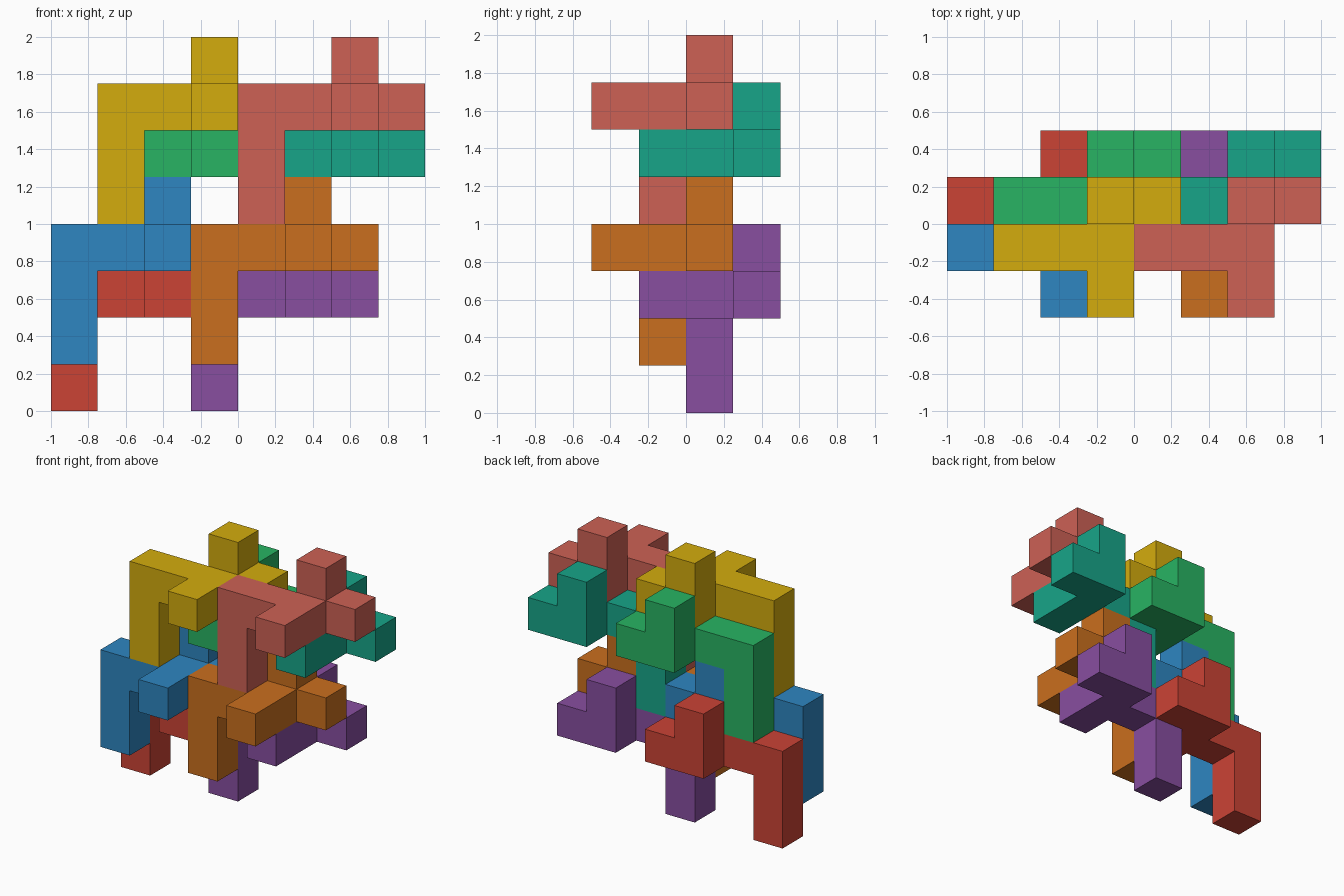
import bpy, bmesh
from mathutils import Vector

if "Cube" in bpy.data.objects:
    bpy.data.objects.remove(bpy.data.objects["Cube"])

U = 0.25  # one cube cell

# One nine-cube piece, relative to its upper left corner cell
CELLS = [(0, 0, -2), (0, 0, -1), (0, 0, 0), (1, 0, 0), (2, 0, 0),
         (2, -1, 0), (2, 1, 0), (3, 1, 0), (2, 1, 1)]


def srgb(hex_code):
    vals = [int(hex_code[i:i + 2], 16) / 255 for i in (0, 2, 4)]
    lin = [v / 12.92 if v <= 0.04045 else ((v + 0.055) / 1.055) ** 2.4 for v in vals]
    return (*lin, 1)


def make_piece(name, corner, colour):
    bm = bmesh.new()
    cells = set(CELLS)
    # outer cube faces only, so each piece is one clean solid
    for cell in CELLS:
        centre = Vector(cell) + Vector(corner) + Vector((0.5, 0.5, 0.5))
        for axis in range(3):
            for sign in (-1, 1):
                n, a, b = Vector(), Vector(), Vector()
                n[axis] = sign
                if tuple(int(c + d) for c, d in zip(cell, n)) in cells:
                    continue
                a[(axis + 1) % 3] = 0.5
                b = n.cross(a)
                mid = centre + n * 0.5
                quad = (mid - a - b, mid + a - b, mid + a + b, mid - a + b)
                bm.faces.new([bm.verts.new((p - Vector((4, 2, 0))) * U) for p in quad])
    bmesh.ops.remove_doubles(bm, verts=bm.verts, dist=1e-4)
    bmesh.ops.recalc_face_normals(bm, faces=bm.faces)
    bmesh.ops.dissolve_limit(bm, angle_limit=0.01, verts=bm.verts, edges=bm.edges)
    mesh = bpy.data.meshes.new(name)
    bm.to_mesh(mesh)
    bm.free()
    mat = bpy.data.materials.new(name + "_colour")
    mat.diffuse_color = srgb(colour)
    mat.use_nodes = True
    mat.node_tree.nodes["Principled BSDF"].inputs["Base Color"].default_value = mat.diffuse_color
    mesh.materials.append(mat)
    bpy.context.collection.objects.link(bpy.data.objects.new(name, mesh))


# Front and back layers: the back one sits one cell behind and one below
LAYERS = {"front": ((0, 1, 3), ("2E86C1", "CA6F1E", "D4AC0D", "CD6155")),
          "back": ((0, 2, 2), ("CB4335", "884EA0", "28B463", "17A589"))}
SPOTS = {"lower_left": (0, 0, 0), "lower_right": (3, 0, 0),
         "upper_left": (1, 0, 3), "upper_right": (4, 0, 3)}

for layer, (start, colours) in LAYERS.items():
    for (spot, shift), colour in zip(SPOTS.items(), colours):
        corner = tuple(s + d for s, d in zip(start, shift))
        make_piece(f"{layer}_{spot}_piece", corner, colour)
